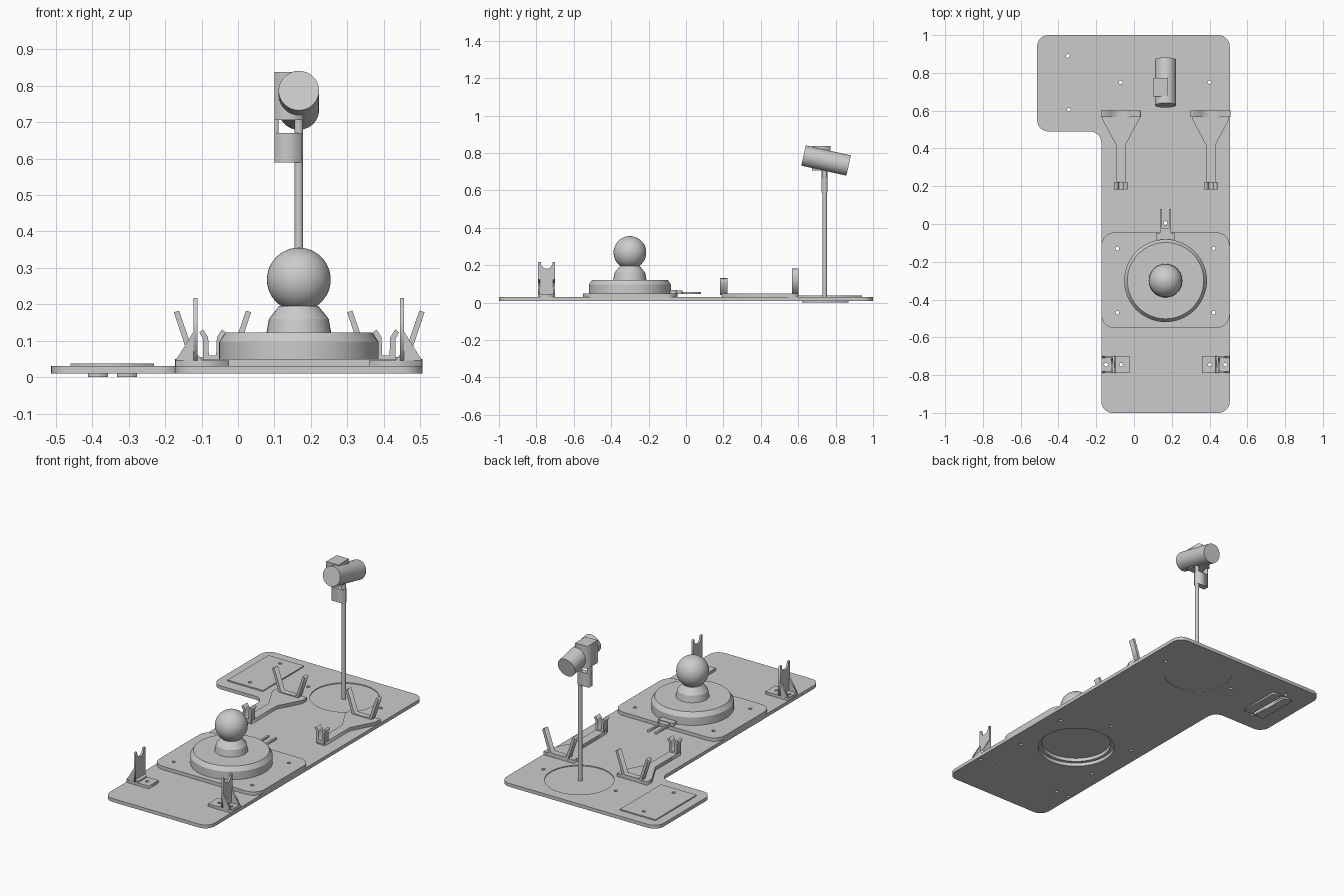
import bpy, bmesh
from math import sin, cos, pi, radians
from mathutils import Vector, Matrix

if "Cube" in bpy.data.objects:
    bpy.data.objects.remove(bpy.data.objects["Cube"])

CX = 0.167  # centre line of the main deck


def finish(name, bm, smooth=False):
    bmesh.ops.remove_doubles(bm, verts=bm.verts, dist=1e-5)
    bmesh.ops.recalc_face_normals(bm, faces=bm.faces)
    me = bpy.data.meshes.new(name)
    bm.to_mesh(me)
    bm.free()
    ob = bpy.data.objects.new(name, me)
    bpy.context.collection.objects.link(ob)
    if smooth:
        bpy.ops.object.select_all(action='DESELECT')
        ob.select_set(True)
        bpy.context.view_layer.objects.active = ob
        bpy.ops.object.shade_smooth_by_angle(angle=radians(25))
    return ob


def circle(x, y, r, n=16):
    return [(x + r * cos(2 * pi * i / n), y + r * sin(2 * pi * i / n)) for i in range(n)]


def rounded(pts, r, n=8):
    # right-angled outline with filleted corners
    out = []
    for i, p in enumerate(pts):
        p = Vector(p)
        a = (Vector(pts[i - 1]) - p).normalized()
        b = (Vector(pts[(i + 1) % len(pts)]) - p).normalized()
        for k in range(n + 1):
            t = pi / 2 * k / n
            out.append(tuple(p + r * (a + b) - r * (b * cos(t) + a * sin(t))))
    return out


def rect(x0, y0, x1, y1):
    return [(x0, y0), (x1, y0), (x1, y1), (x0, y1)]


def prism(name, loops, lo, hi, axis='z'):
    # outline plus holes, extruded from lo to hi along an axis
    cu = bpy.data.curves.new(name, 'CURVE')
    cu.dimensions = '2D'
    cu.fill_mode = 'BOTH'
    cu.extrude = (hi - lo) / 2
    for loop in loops:
        sp = cu.splines.new('POLY')
        sp.points.add(len(loop) - 1)
        for q, (u, v) in zip(sp.points, loop):
            q.co = (u, v, 0, 1)
        sp.use_cyclic_u = True
    tmp = bpy.data.objects.new(name + "_outline", cu)
    me = bpy.data.meshes.new_from_object(tmp)
    bm = bmesh.new()
    bm.from_mesh(me)
    bpy.data.objects.remove(tmp)
    bpy.data.curves.remove(cu)
    bpy.data.meshes.remove(me)
    for v in bm.verts:
        a, b, w = v.co.x, v.co.y, v.co.z + (lo + hi) / 2
        v.co = {'z': (a, b, w), 'y': (a, w, b), 'x': (w, a, b)}[axis]
    return finish(name, bm)


def box(name, x0, x1, y0, y1, z0, z1):
    return prism(name, [rect(x0, y0, x1, y1)], z0, z1)


def lathe(name, prof, x, y, n=64):
    bm = bmesh.new()
    vs = [bm.verts.new((x + r, y, z)) for r, z in prof]
    es = [bm.edges.new(p) for p in zip(vs, vs[1:])]
    bmesh.ops.spin(bm, geom=vs + es, cent=(x, y, 0), axis=(0, 0, 1),
                   angle=2 * pi, steps=n, use_duplicate=False)
    return finish(name, bm, True)


# L-shaped deck with holes
mount_holes = [(CX + s * 0.255, y) for s in (-1, 1) for y in (-0.13, -0.47)]
foot_holes = [(CX + s * d, -0.745) for s in (-1, 1) for d in (0.235, 0.315)]
deck = rounded([(-0.173, -1), (0.507, -1), (0.507, 1), (-0.513, 1), (-0.513, 0.49), (-0.173, 0.49)], 0.06)
loops = [deck, circle(CX, -0.3, 0.21, 64), circle(CX, 0.75, 0.185, 64),
         rect(-0.357, 0.62, -0.332, 0.87)]
loops += [circle(x, y, 0.01) for x, y in
          mount_holes + foot_holes + [(-0.07, 0.75), (0.4, 0.75), (CX, 0.005), (-0.35, 0.89), (-0.345, 0.605)]]
prism("deck", loops, 0.01, 0.03)

# side control panel and its underside pads
prism("side_panel", [rect(-0.46, 0.56, -0.23, 0.94), circle(-0.35, 0.89, 0.01), circle(-0.345, 0.605, 0.01)],
      0.03, 0.037)
for x0, x1 in ((-0.412, -0.357), (-0.332, -0.277)):
    box("underside_pad", x0, x1, 0.62, 0.87, 0.0, 0.01)

# turntable plate, turntable and ball
prism("turntable_plate", [rounded(rect(-0.173, -0.55, 0.507, -0.045), 0.07), circle(CX, -0.3, 0.192, 64)]
      + [circle(x, y, 0.01) for x, y in mount_holes], 0.03, 0.05)
lathe("turntable", [(0, 0.05), (0.219, 0.05), (0.219, 0.097), (0.202, 0.122), (0, 0.122)], CX, -0.3)
lathe("ball_collar", [(0, 0.122), (0.089, 0.122), (0.082, 0.16), (0.053, 0.196), (0, 0.196)], CX, -0.3, 32)
bm = bmesh.new()
bmesh.ops.create_uvsphere(bm, u_segments=48, v_segments=24, radius=0.0875,
                          matrix=Matrix.Translation((CX, -0.3, 0.268)))
finish("ball", bm, True)

# small two-pronged catch behind the turntable
box("catch_base", CX - 0.047, CX + 0.047, -0.085, -0.048, 0.05, 0.068)
box("catch_block", CX - 0.03, CX + 0.03, -0.055, -0.02, 0.046, 0.064)
for s in (-1, 1):
    x = CX + s * 0.024
    box("catch_prong", x - 0.006, x + 0.006, -0.03, 0.08, 0.046, 0.058)

# front cradle brackets, mirrored about the deck centre line
for s in (-1, 1):
    X = lambda d: CX + s * d
    prism("bracket_foot", [rect(X(0.192), -0.79, X(0.338), -0.70)]
          + [circle(x, y, 0.01) for x, y in foot_holes if (x - CX) * s > 0], 0.03, 0.046)
    notch = [(-0.745 + 0.031 * cos(t), 0.212 - 0.031 * sin(t)) for t in [pi * i / 10 for i in range(11)]]
    prism("bracket_upright", [[(-0.79, 0.046), (-0.70, 0.046), (-0.70, 0.218), (-0.714, 0.218)]
                              + notch + [(-0.776, 0.218), (-0.79, 0.218)]],
          *sorted((X(0.278), X(0.289))), axis='x')
    for y in (-0.79, -0.71):
        prism("bracket_rib", [[(X(0.289), 0.046), (X(0.338), 0.046), (X(0.289), 0.125)]], y, y + 0.01, 'y')
    prism("bracket_fillet", [[(X(0.278), 0.046), (X(0.278), 0.062), (X(0.265), 0.046)]], -0.79, -0.70, 'y')

# two long stands with front and rear cradles
mirror = lambda half: half + [(-a, b) for a, b in reversed(half)]
for cx in (-0.07, 0.406):
    at = lambda pts: [(cx + a, b) for a, b in pts]
    prism("stand_base", [at(mirror([(0.026, 0.19), (0.026, 0.42), (0.098, 0.555), (0.098, 0.60)]))], 0.03, 0.05)
    prism("rear_cradle", [at(mirror([(0.06, 0.04), (0.106, 0.178), (0.092, 0.183), (0.048, 0.055)]))],
          0.567, 0.602, 'y')
    prism("front_cradle", [at(mirror([(0.026, 0.04), (0.026, 0.105), (0.036, 0.123), (0.026, 0.131),
                                      (0.012, 0.11), (0.010, 0.06)]))], 0.182, 0.222, 'y')

# lamp: inset disc, pole, clamp and tilted drum head
lathe("lamp_disc", [(0, 0.014), (0.185, 0.014), (0.185, 0.025), (0, 0.025)], CX, 0.75)
lathe("lamp_pole", [(0, 0.02), (0.012, 0.02), (0.012, 0.74), (0, 0.74)], CX, 0.742, 24)
box("lamp_clamp", 0.10, 0.174, 0.725, 0.757, 0.59, 0.67)
box("clamp_link", 0.10, 0.111, 0.725, 0.757, 0.67, 0.71)
box("lamp_box", 0.10, 0.179, 0.675, 0.772, 0.706, 0.838)
bm = bmesh.new()
bmesh.ops.create_cone(bm, cap_ends=True, segments=48, radius1=0.0555, radius2=0.0555, depth=0.247,
                      matrix=Matrix.Translation((CX, 0.749, 0.76)) @ Matrix.Rotation(radians(90 - 12.5), 4, 'X'))
finish("lamp_head", bm, True)
